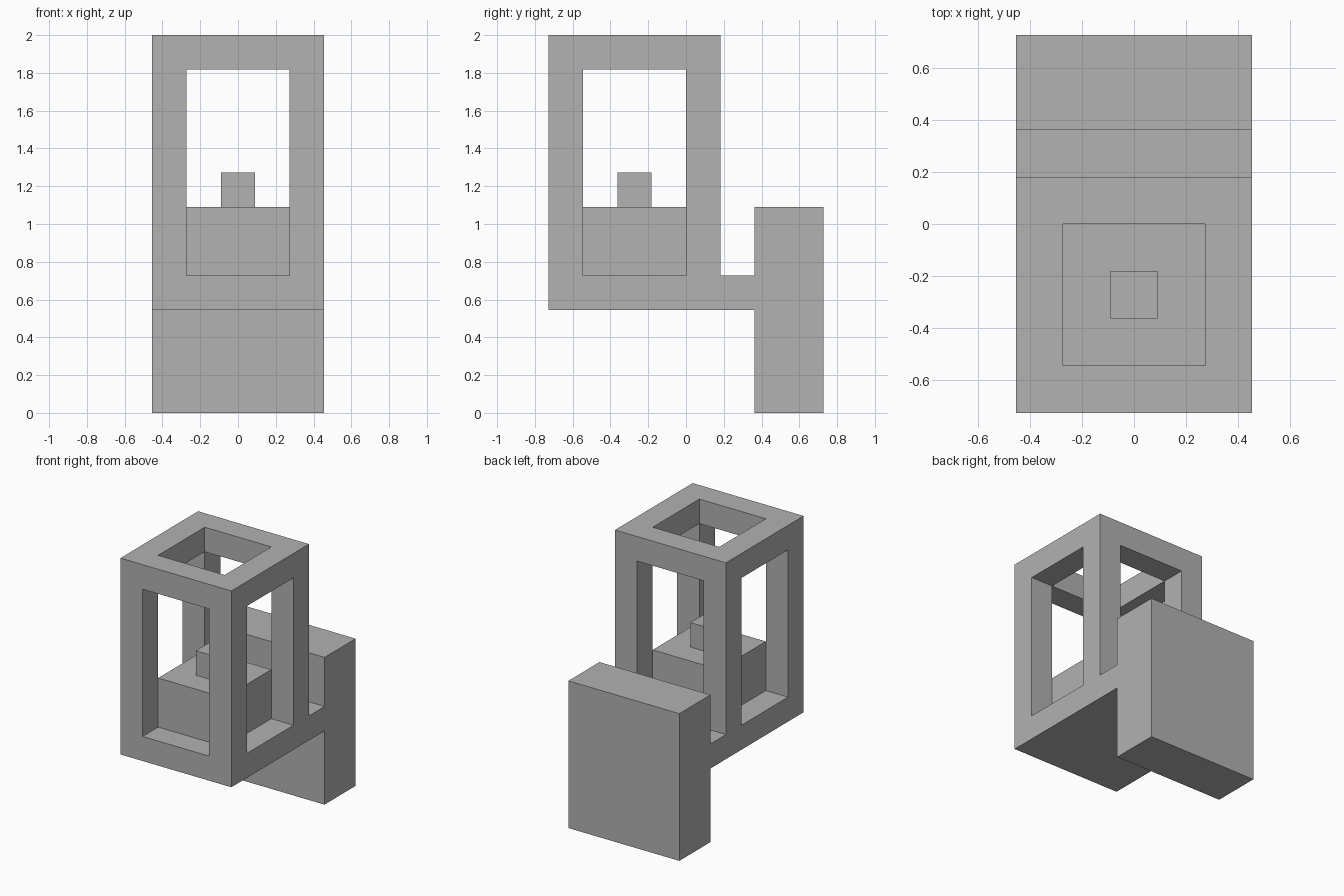
import bpy
import bmesh

cube = bpy.data.objects.get("Cube")
if cube:
    bpy.data.objects.remove(cube, do_unlink=True)

U = 1 / 11  # module that all dimensions are multiples of

grey = bpy.data.materials.new("plain grey")
grey.use_nodes = True
colour = (0.445, 0.445, 0.445, 1)
grey.diffuse_color = colour
grey.node_tree.nodes["Principled BSDF"].inputs["Base Color"].default_value = colour


def extrude_profile(name, profile, half_width):
    """Extrude a (y, z) outline across x, symmetric about the centre."""
    bm = bmesh.new()
    face = bm.faces.new([bm.verts.new((-half_width * U, y * U, z * U)) for y, z in profile])
    top = bmesh.ops.extrude_face_region(bm, geom=[face])["geom"]
    moved = [v for v in top if isinstance(v, bmesh.types.BMVert)]
    bmesh.ops.translate(bm, verts=moved, vec=(2 * half_width * U, 0, 0))
    bmesh.ops.recalc_face_normals(bm, faces=bm.faces)
    mesh = bpy.data.meshes.new(name)
    bm.to_mesh(mesh)
    bm.free()
    mesh.materials.append(grey)
    obj = bpy.data.objects.new(name, mesh)
    bpy.context.collection.objects.link(obj)
    return obj


def box(name, half_width, y0, y1, z0, z1):
    return extrude_profile(name, [(y0, z0), (y1, z0), (y1, z1), (y0, z1)], half_width)


# Cage tower, floor slab and back plate share one side outline
body = extrude_profile("cage_and_back_plate", [
    (-8, 6), (4, 6), (4, 0), (8, 0), (8, 12), (4, 12),
    (4, 8), (2, 8), (2, 22), (-8, 22)], 5)

# Openings through the sides, the front and back, and the roof
cutters = [
    box("side_window_cutter", 6, -6, 0, 8, 20),
    box("front_window_cutter", 3, -9, 3, 8, 20),
    box("roof_opening_cutter", 3, -6, 0, 8, 23),
]
for cutter in cutters:
    cutter.hide_render = True
    cut = body.modifiers.new(cutter.name, "BOOLEAN")
    cut.operation = "DIFFERENCE"
    cut.solver = "EXACT"
    cut.object = cutter

# Bake the openings, then drop the cutters
depsgraph = bpy.context.evaluated_depsgraph_get()
baked = bpy.data.meshes.new_from_object(body.evaluated_get(depsgraph))
body.modifiers.clear()
body.data = baked
for cutter in cutters:
    bpy.data.objects.remove(cutter, do_unlink=True)

# Block on the cage floor with a small cube on top
box("inner_block", 3, -6, 0, 8, 12)
box("top_knob", 1, -4, -2, 12, 14)
